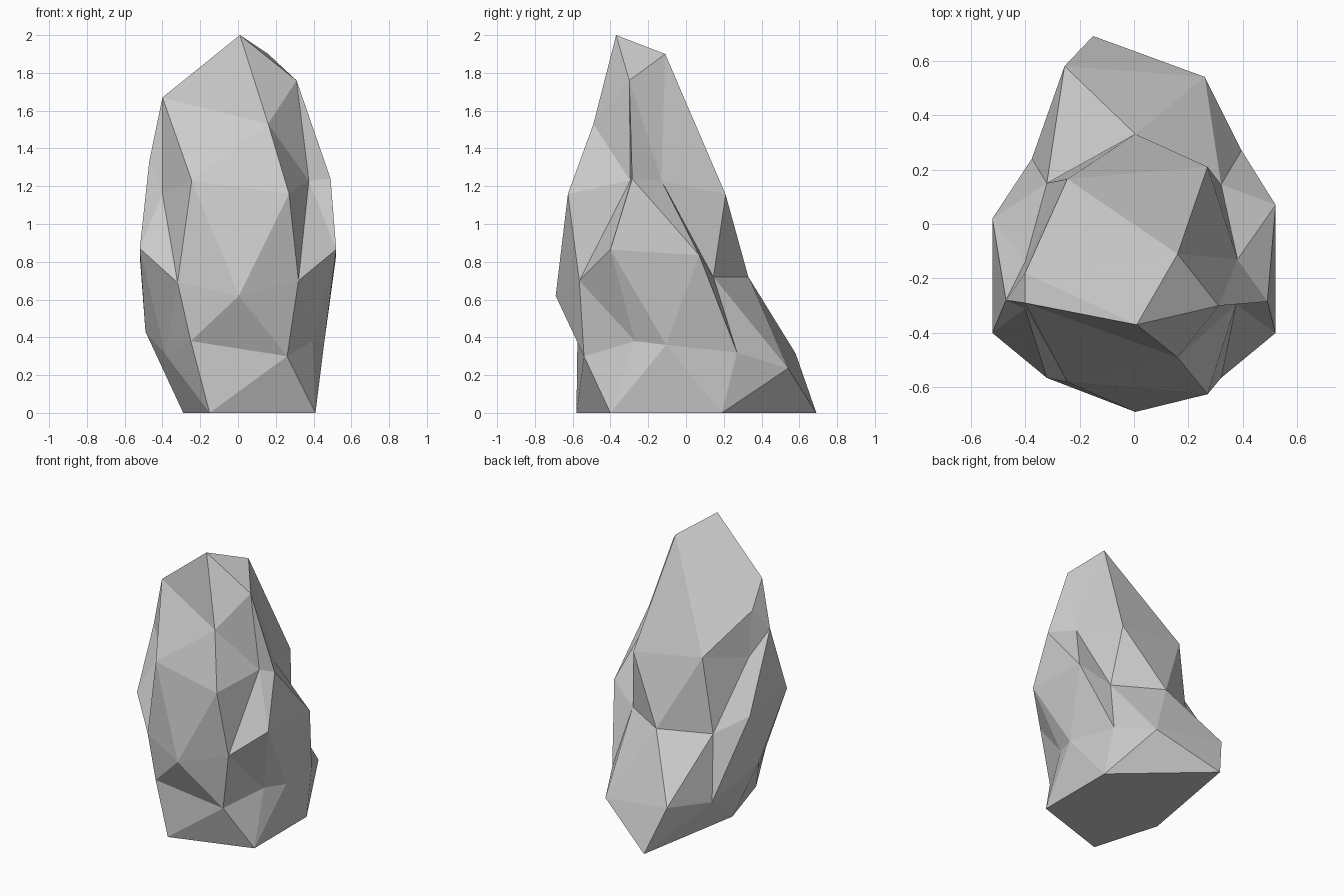
import bpy, bmesh

if "Cube" in bpy.data.objects:
    bpy.data.objects.remove(bpy.data.objects["Cube"])

# Rings of the rock, each running counter-clockwise seen from above
PEAK = (0.01, -0.37, 2.0)
CROWN = [(.31, -.30, 1.76), (.16, -.11, 1.90), (-.40, -.18, 1.48), (-.40, -.29, 1.67), (.16, -.49, 1.53)]
SHOULDER = [(.49, -.285, 1.24), (.27, .21, 1.155), (-.40, -.14, 1.16), (-.40, -.31, 1.16), (.27, -.625, 1.16)]
CREASE = [(.38, -.13, 1.23), (-.245, .165, 1.23), (-.47, -.28, 1.33), (-.245, -.58, 1.23), (.375, -.295, 1.23)]
WAIST = [(.52, .07, .835), (.32, .145, .72), (.005, .33, .72), (-.32, .15, .70), (-.52, .02, .83),
         (-.52, -.40, .87), (-.32, -.565, .69), (.005, -.69, .62), (.32, -.565, .70), (.52, -.40, .865)]
SKIRT = [(.395, .27, .32), (-.255, .58, .315), (-.49, -.12, .43), (-.25, -.575, .38), (.395, -.27, .38)]
NOTCH = [(.455, -.105, .36), (.26, .54, .235), (-.375, .24, .26), (-.385, -.27, .31), (.26, -.54, .30)]
BASE = [(.41, .19, 0), (-.15, .69, 0), (-.29, -.11, 0), (-.15, -.58, 0), (.41, -.40, 0)]

bm = bmesh.new()
peak = bm.verts.new(PEAK)
crown, shoulder, crease, waist, skirt, notch, base = (
    [bm.verts.new(p) for p in ring]
    for ring in (CROWN, SHOULDER, CREASE, WAIST, SKIRT, NOTCH, BASE))

# Five repeating sectors of facets
for k in range(5):
    j = (k + 1) % 5
    a, b, z = waist[2 * k], waist[2 * k + 1], waist[2 * k - 1]
    for face in (
        # upper half
        (peak, crown[k], crown[j]),
        (crown[k], crease[k], crown[j]),
        (crown[k], shoulder[k], crease[k]),
        (crown[j], crease[k], shoulder[j]),
        (shoulder[k], a, crease[k]),
        (crease[k], a, b),
        (crease[k], b, shoulder[j]),
        (shoulder[k], z, a),
        # lower half
        (skirt[k], b, a),
        (notch[k], a, z),
        (notch[k], skirt[k], a),
        (notch[j], b, skirt[k]),
        (notch[k], base[k], skirt[k]),
        (skirt[k], base[k], notch[j]),
        (notch[k], base[k - 1], base[k]),
    ):
        bm.faces.new(face)

# Flat underside
bm.faces.new(base[::-1])
bmesh.ops.recalc_face_normals(bm, faces=bm.faces[:])

mesh = bpy.data.meshes.new("rock")
bm.to_mesh(mesh)
bm.free()
bpy.context.collection.objects.link(bpy.data.objects.new("rock", mesh))
